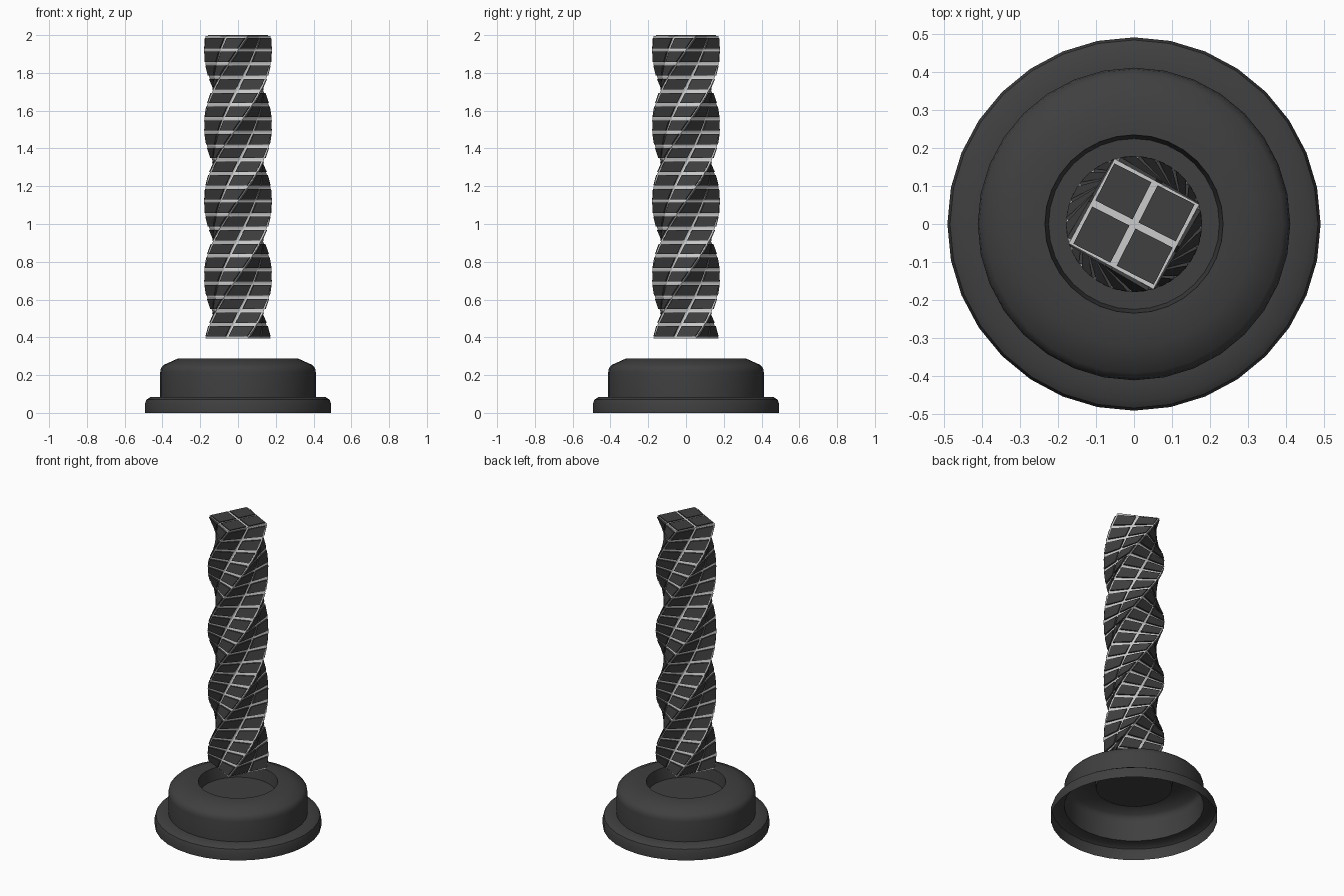
import bpy, bmesh, math
from mathutils import Vector

if "Cube" in bpy.data.objects:
    bpy.data.objects.remove(bpy.data.objects["Cube"])

def material(name, c):
    m = bpy.data.materials.new(name)
    m.diffuse_color = (c, c, c, 1)
    m.use_nodes = True
    m.node_tree.nodes["Principled BSDF"].inputs["Base Color"].default_value = m.diffuse_color
    return m

DARK = material("dark_grey", 0.05)
LIGHT = material("light_grey", 0.55)

def finish(name, bm, mat):
    bmesh.ops.recalc_face_normals(bm, faces=bm.faces)
    me = bpy.data.meshes.new(name)
    bm.to_mesh(me)
    bm.free()
    ob = bpy.data.objects.new(name, me)
    bpy.context.collection.objects.link(ob)
    me.materials.append(mat)
    return ob

# Hollow turned base: open underneath, dished on top
SIDES = 32
profile = [(.492, 0), (.492, .05), (.485, .07), (.465, .083), (.412, .085),
           (.412, .215), (.408, .237), (.393, .254), (.32, .287), (.235, .287), (.225, .21)]
bm = bmesh.new()
rings = [[bm.verts.new((r * math.cos(2 * math.pi * i / SIDES),
                        r * math.sin(2 * math.pi * i / SIDES), z))
          for i in range(SIDES)] for r, z in profile]
for a, b in zip(rings, rings[1:]):
    for i in range(SIDES):
        j = (i + 1) % SIDES
        bm.faces.new((a[i], a[j], b[j], b[i]))
bm.faces.new(rings[-1])
base = finish("base", bm, DARK)
bpy.context.view_layer.objects.active = base
base.select_set(True)
bpy.ops.object.shade_smooth_by_angle(angle=math.radians(35))

# Twisted square tower: one full turn over its height
Z0, Z1, LAYERS = .395, 1.994, 22
HALF, OUT, GAP = .127, .134, .009
PITCH = (Z1 - Z0) / LAYERS

def twist(x, y, z):
    a = math.radians(-27 - 360 * (2 - z) / 1.6)
    return Vector((x * math.cos(a) - y * math.sin(a), x * math.sin(a) + y * math.cos(a), z))

def quarter(x, y, k):
    for _ in range(k):
        x, y = -y, x
    return x, y

# Light core, two cells per side and one ring per layer
bm = bmesh.new()
rows = []
for n in range(LAYERS + 1):
    row = []
    for k in range(4):
        for t in (-HALF, 0):
            row.append(bm.verts.new(twist(*quarter(t, -HALF, k), Z0 + n * PITCH)))
    rows.append(row)
for a, b in zip(rows, rows[1:]):
    for i in range(8):
        j = (i + 1) % 8
        bm.faces.new((a[i], a[j], b[j], b[i]))
bm.faces.new(rows[0])
bm.faces.new(rows[-1])
finish("tower_core", bm, LIGHT)

# Dark raised panels
def panel(bm, inner, outer):
    a = [bm.verts.new(p) for p in inner]
    b = [bm.verts.new(p) for p in outer]
    bm.faces.new(a)
    bm.faces.new(b)
    for i in range(4):
        j = (i + 1) % 4
        bm.faces.new((a[i], a[j], b[j], b[i]))

bm = bmesh.new()
spans = ((-HALF + .008, -GAP), (GAP, HALF - .008))
for k in range(4):
    for n in range(LAYERS):
        lo, hi = Z0 + n * PITCH + GAP, Z0 + (n + 1) * PITCH - GAP
        for s, e in spans:
            corners = ((s, lo), (e, lo), (e, hi), (s, hi))
            panel(bm, *[[twist(*quarter(t, -d, k), z) for t, z in corners]
                        for d in (HALF - .003, OUT)])
finish("side_panels", bm, DARK)

# Four panels on the top end
bm = bmesh.new()
for s, e in spans:
    for u, v in spans:
        corners = ((s, u), (e, u), (e, v), (s, v))
        panel(bm, *[[twist(x, y, 2) + Vector((0, 0, dz)) for x, y in corners]
                    for dz in (-.008, 0)])
finish("top_panels", bm, DARK)
